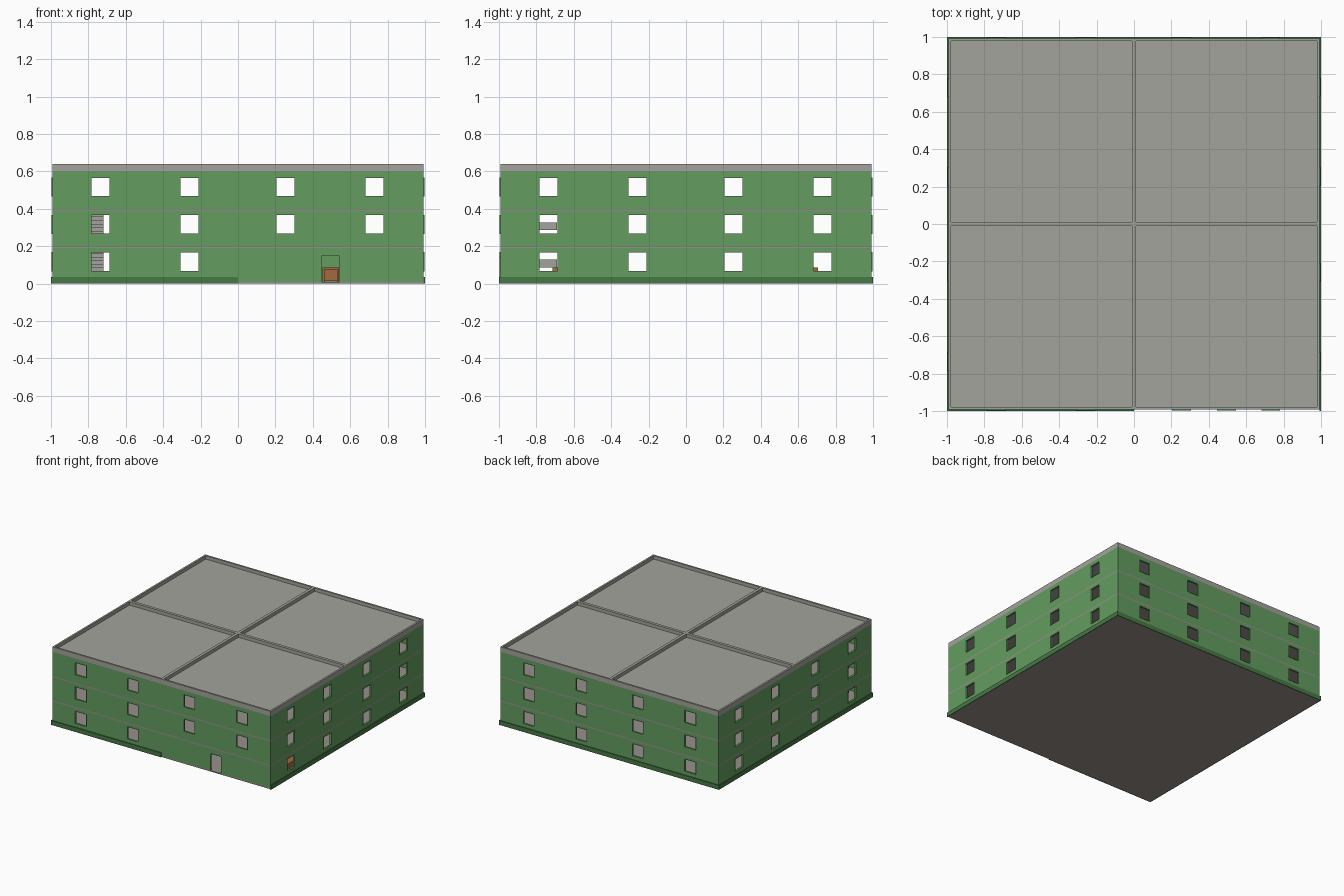
import bpy

if "Cube" in bpy.data.objects:
    bpy.data.objects.remove(bpy.data.objects["Cube"])

W = 0.993          # outer face of the walls
T = 0.012          # wall thickness
WIN = [(-0.783, -0.686), (-0.307, -0.21), (0.206, 0.303), (0.683, 0.779)]
FLOORS = [0.0, 0.2, 0.4]
DOOR = (0.446, 0.544)


def material(name, rgb):
    m = bpy.data.materials.new(name)
    m.diffuse_color = (*rgb, 1)
    m.use_nodes = True
    m.node_tree.nodes["Principled BSDF"].inputs["Base Color"].default_value = m.diffuse_color
    return m


GREEN = material("wall_green", (0.125, 0.335, 0.115))
DARK = material("plinth_green", (0.062, 0.19, 0.06))
BROWN = material("wood", (0.37, 0.14, 0.05))
ROOF = material("roof_grey", (0.37, 0.37, 0.335))
SLAB = material("slab_grey", (0.31, 0.28, 0.255))


def boxes(name, items, mat):
    """One object made of boxes given as (x0, x1, y0, y1, z0, z1)."""
    verts, faces = [], []
    for x0, x1, y0, y1, z0, z1 in items:
        n = len(verts)
        verts += [(x, y, z) for z in (z0, z1)
                  for x, y in ((x0, y0), (x1, y0), (x1, y1), (x0, y1))]
        faces += [tuple(n + i for i in f) for f in
                  ((3, 2, 1, 0), (4, 5, 6, 7), (0, 1, 5, 4),
                   (1, 2, 6, 5), (2, 3, 7, 6), (3, 0, 4, 7))]
    me = bpy.data.meshes.new(name)
    me.from_pydata(verts, [], faces)
    ob = bpy.data.objects.new(name, me)
    bpy.context.collection.objects.link(ob)
    me.materials.append(mat)
    return ob


def place(side, u0, u1, d0, d1, z0, z1):
    """Box on a facade: u runs along it, d is the distance from the centre."""
    return {"front": (u0, u1, -d1, -d0, z0, z1),
            "back": (u0, u1, d0, d1, z0, z1),
            "right": (d0, d1, u0, u1, z0, z1),
            "left": (-d1, -d0, u0, u1, z0, z1)}[side]


def ring(r, t, z0, z1):
    return [(-r, r, -r, -r + t, z0, z1), (-r, r, r - t, r, z0, z1),
            (-r, -r + t, -r + t, r - t, z0, z1), (r - t, r, -r + t, r - t, z0, z1)]


# Facades: solid wall bands and piers around the openings, with thin trims
for side in ("front", "back", "left", "right"):
    end = W if side in ("front", "back") else W - T
    wall, trim = [], []
    for f, base in enumerate(FLOORS):
        z0 = base + (0.01 if f == 0 else 0)
        z1 = base + (0.2 if f == 2 else 0.19)
        holes = [(a, b, base + 0.068, base + 0.166) for a, b in WIN]
        if side == "front" and f == 0:
            holes = holes[:2] + [(*DOOR, 0.01, 0.147)]
        u = -end
        for a, b, lo, hi in holes:
            wall.append(place(side, u, a, W - T, W, z0, z1))
            if lo > z0:
                wall.append(place(side, a, b, W - T, W, z0, lo))
            wall.append(place(side, a, b, W - T, W, hi, z1))
            u = b
            e = 0.002
            for r in ((a - e, a, lo, hi), (b, b + e, lo, hi),
                      (a - e, b + e, hi, hi + e), (a - e, b + e, lo - e, lo)):
                trim.append(place(side, r[0], r[1], W - 0.002, 0.996, r[2], r[3]))
        wall.append(place(side, u, end, W - T, W, z0, z1))
    boxes(side + "_wall", wall, GREEN)
    boxes(side + "_opening_trim", trim, GREEN)

# Plinth, left open along the entrance half of the front
boxes("plinth", [(-1, 0, -1, -W, 0, 0.036), (-1, 1, W, 1, 0, 0.036),
                 (-1, -W, -W, W, 0, 0.036), (W, 1, -1, W, 0, 0.036)], DARK)

# Floor slabs, the upper two with a stairwell opening
boxes("ground_slab", [(-W, W, -W, W, 0, 0.01)], SLAB)
hx0, hx1, hy0, hy1 = -0.92, -0.72, -0.69, -0.33
for i, z in enumerate((0.19, 0.39)):
    boxes(f"floor_slab_{i + 1}", [(-W, hx0, -W, W, z, z + 0.01), (hx1, W, -W, W, z, z + 0.01),
                                  (hx0, hx1, -W, hy0, z, z + 0.01),
                                  (hx0, hx1, hy1, W, z, z + 0.01)], SLAB)

# Roof with outer parapet and dividing ridges
boxes("roof_slab", [(-W + 0.01, W - 0.01, -W + 0.01, W - 0.01, 0.595, 0.612)], ROOF)
boxes("parapet", ring(W, 0.015, 0.6, 0.64), ROOF)
r, h = W - 0.015, 0.012
boxes("roof_ridges", [(-h, h, -r, r, 0.61, 0.64), (-r, -h, -h, h, 0.61, 0.64),
                      (h, r, -h, h, 0.61, 0.64)], ROOF)

# Staircase flights with a side landing
STEPS = 10
for i, base in enumerate((0.01, 0.2)):
    rise, run = (0.2 * (i + 1) - base) / STEPS, (hy1 - hy0) / STEPS
    boxes(f"stair_flight_{i + 1}",
          [(-0.81, hx1, hy0 + k * run, hy0 + (k + 1) * run,
            max(base, base + (k - 1) * rise), base + (k + 1) * rise) for k in range(STEPS)], ROOF)
    b = 0.2 * i
    boxes(f"stair_landing_{i + 1}", [(-0.92, -0.79, -0.8, hy0, b + 0.087, b + 0.128)], ROOF)


# Desks: top, side panels and modesty panel
def desk(name, x0, x1, y0, y1):
    t = 0.01
    boxes(name, [(x0, x1, y0, y1, 0.075, 0.087), (x0, x0 + t, y0, y1, 0.01, 0.075),
                 (x1 - t, x1, y0, y1, 0.01, 0.075),
                 (x0 + t, x1 - t, y0 + t, y0 + 2 * t, 0.015, 0.075)], BROWN)


desk("lobby_desk", 0.452, 0.54, 0.6, 0.705)
desk("side_desk", 0.85, 0.95, -0.715, -0.52)
